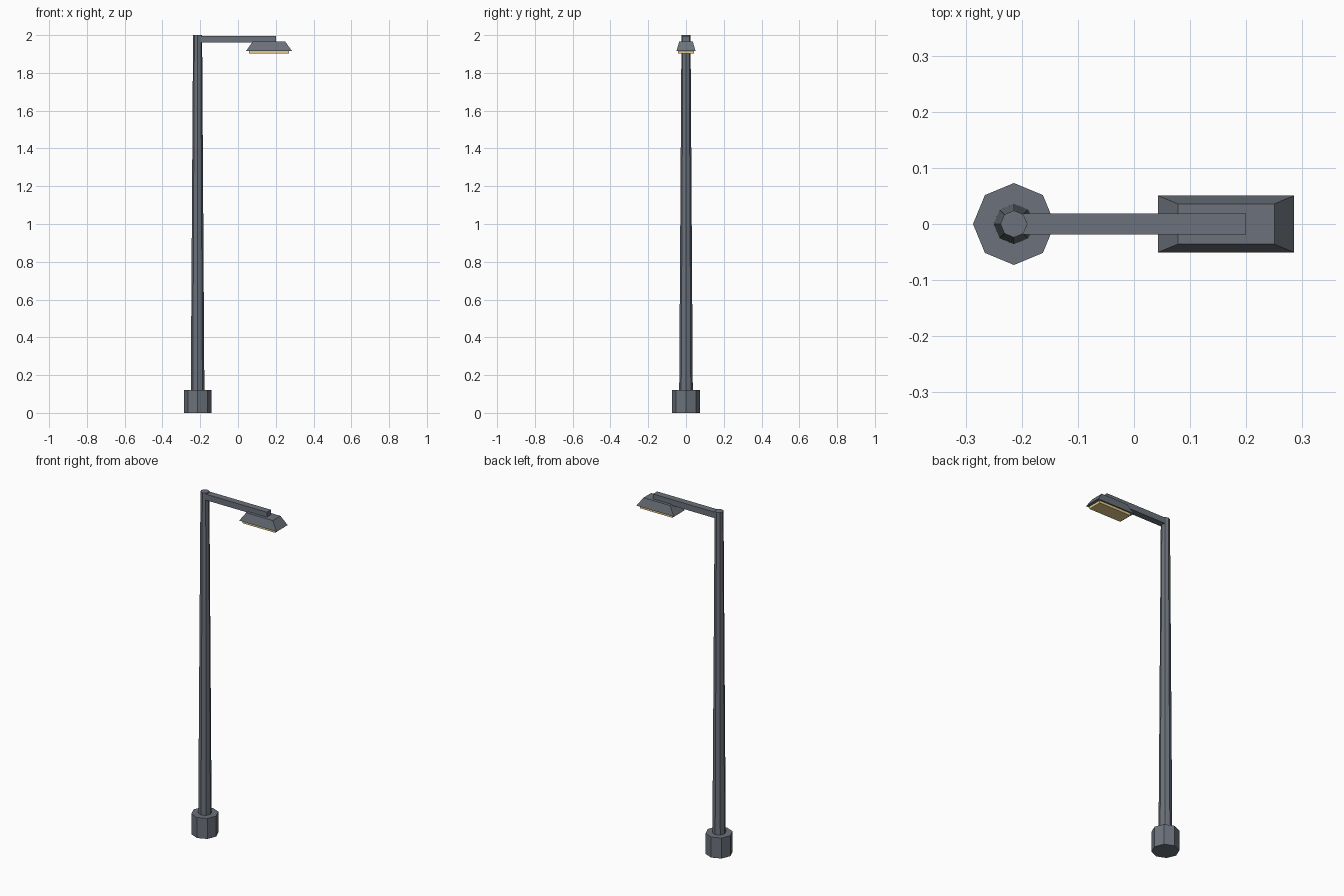
import bpy, bmesh, math

if "Cube" in bpy.data.objects:
    bpy.data.objects.remove(bpy.data.objects["Cube"])

POLE_X = -0.214
HEAD_X = 0.164


def material(name, color):
    m = bpy.data.materials.new(name)
    m.diffuse_color = color
    m.use_nodes = True
    m.node_tree.nodes["Principled BSDF"].inputs["Base Color"].default_value = m.diffuse_color
    return m


metal = material("slate_metal", (0.15, 0.17, 0.2, 1))
glow = material("warm_lens", (0.8, 0.6, 0.25, 1))


def finish(name, bm, mat, location):
    mesh = bpy.data.meshes.new(name)
    bm.to_mesh(mesh)
    bm.free()
    mesh.materials.append(mat)
    obj = bpy.data.objects.new(name, mesh)
    obj.location = location
    bpy.context.collection.objects.link(obj)
    return obj


def octagon(name, r_bottom, r_top, z0, z1):
    bm = bmesh.new()
    bmesh.ops.create_cone(bm, cap_ends=True, segments=8, radius1=r_bottom,
                          radius2=r_top, depth=z1 - z0)
    return finish(name, bm, metal, (POLE_X, 0, (z0 + z1) / 2))


def tapered_box(name, x, bottom, top, z0, z1, mat):
    """Box with separate bottom and top (x, y) sizes."""
    bm = bmesh.new()
    bmesh.ops.create_cube(bm, size=1)
    for v in bm.verts:
        size = top if v.co.z > 0 else bottom
        v.co.x *= size[0]
        v.co.y *= size[1]
        v.co.z *= z1 - z0
    return finish(name, bm, mat, (x, 0, (z0 + z1) / 2))


# Footing and tapered mast
octagon("base", 0.073, 0.073, 0, 0.12)
octagon("pole", 0.036, 0.024, 0.12, 2.0)

# Horizontal arm, starting inside the mast
arm_size = (0.2 - POLE_X, 0.038)
tapered_box("arm", (0.2 + POLE_X) / 2, arm_size, arm_size, 1.96, 1.995, metal)

# Lamp housing and the light panel below it
tapered_box("lamp_head", HEAD_X, (0.243, 0.101), (0.172, 0.072), 1.916, 1.966, metal)
tapered_box("lamp_lens", HEAD_X, (0.21, 0.084), (0.21, 0.084), 1.902, 1.918, glow)
